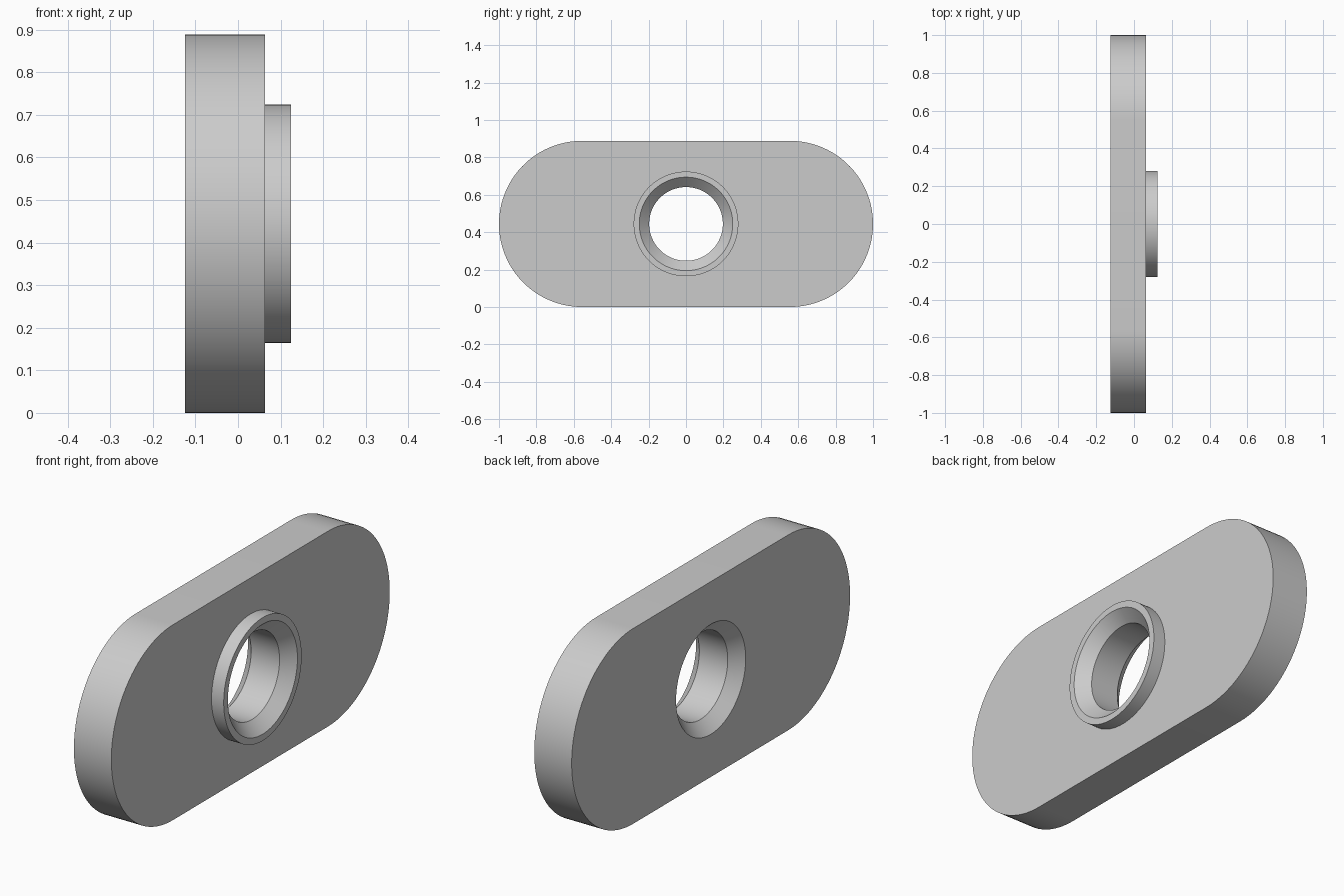
import bpy
import bmesh
from math import sin, cos, pi

default = bpy.data.objects.get("Cube")
if default:
    bpy.data.objects.remove(default, do_unlink=True)

HALF = 48                      # points on each half of a ring
END_R = 0.444                  # radius of the rounded plate ends
SHIFT = 1 - END_R              # distance of the end centres from the middle
BACK, FACE, RIM = -0.125, 0.063, 0.124
BORE_R, MOUTH_R, COLLAR_R = 0.197, 0.25, 0.28
CHAMFER = MOUTH_R - BORE_R


def ring(bm, x, radius, shift=0.0):
    """Circle, or a slot shape when its two halves are shifted apart."""
    verts = []
    for side in (1, -1):
        for j in range(HALF):
            t = j / (HALF - 1) if shift else (j + 0.5) / HALF
            a = (t - 0.5) * pi
            verts.append(bm.verts.new((x, side * (radius * cos(a) + shift),
                                       END_R + side * radius * sin(a))))
    return verts


# Section of the plate, raised collar and chamfered bore, as a closed loop
section = [
    (BACK, END_R, SHIFT),
    (FACE, END_R, SHIFT),
    (FACE, COLLAR_R),
    (RIM, COLLAR_R),
    (RIM, MOUTH_R),
    (RIM - CHAMFER, BORE_R),
    (BACK + CHAMFER, BORE_R),
    (BACK, MOUTH_R),
]

bm = bmesh.new()
rings = [ring(bm, *s) for s in section]
for i, a in enumerate(rings):
    b = rings[(i + 1) % len(rings)]
    for j in range(len(a)):
        k = (j + 1) % len(a)
        bm.faces.new((a[j], a[k], b[k], b[j]))
bmesh.ops.recalc_face_normals(bm, faces=bm.faces)

mesh = bpy.data.meshes.new("collared_plate")
bm.to_mesh(mesh)
bm.free()
plate = bpy.data.objects.new("collared_plate", mesh)
bpy.context.collection.objects.link(plate)

# Plain grey finish
grey = bpy.data.materials.new("light_grey")
grey.use_nodes = True
colour = (0.6, 0.6, 0.6, 1)
grey.diffuse_color = colour
grey.node_tree.nodes["Principled BSDF"].inputs["Base Color"].default_value = colour
mesh.materials.append(grey)

# Smooth curved walls, sharp rims
bpy.ops.object.select_all(action='DESELECT')
plate.select_set(True)
bpy.context.view_layer.objects.active = plate
bpy.ops.object.shade_smooth_by_angle(angle=pi / 6)
